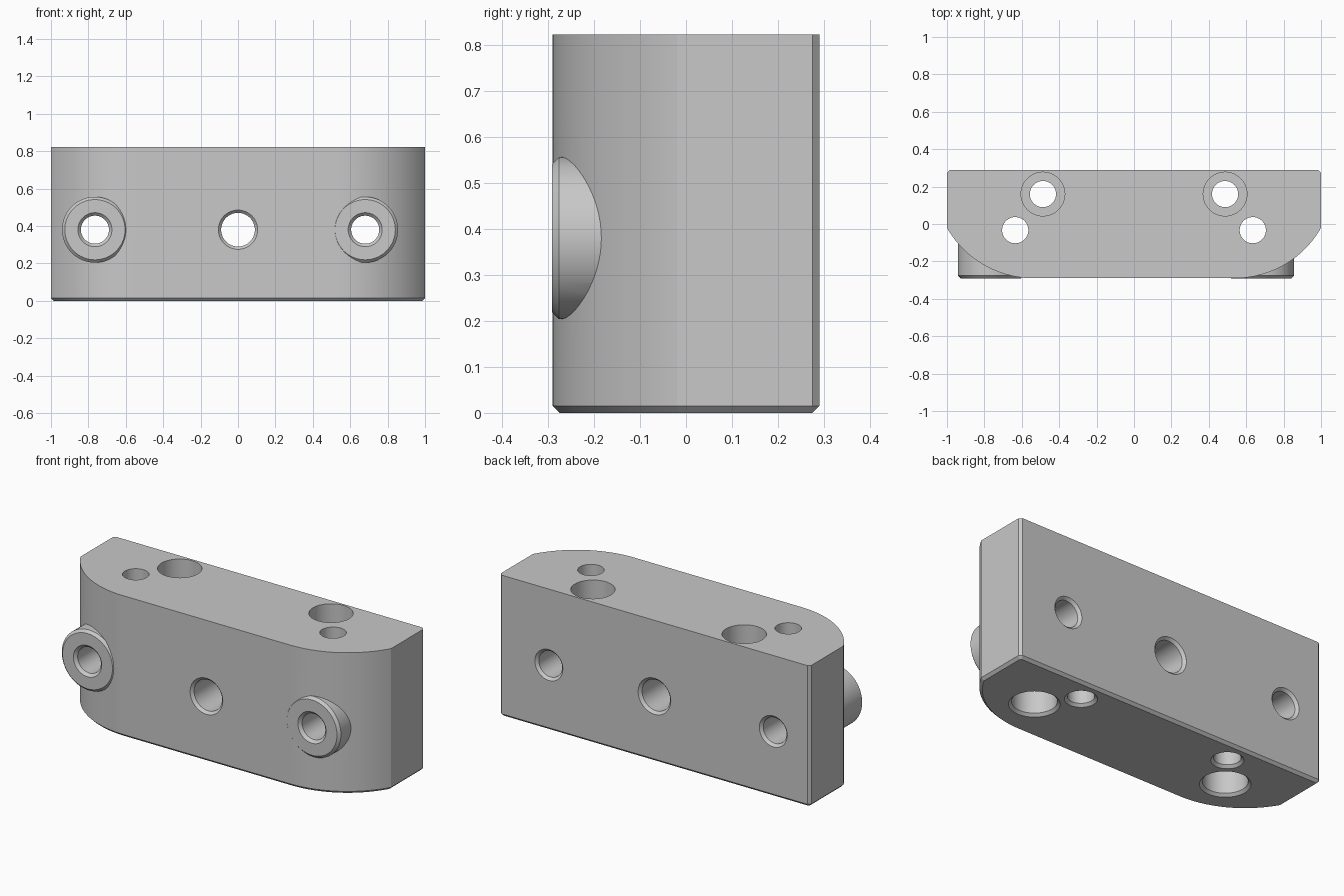
import bpy
import bmesh
import math
from mathutils import Matrix, Vector

old = bpy.data.objects.get("Cube")
if old:
    bpy.data.objects.remove(old, do_unlink=True)

HEIGHT, HALF_DEPTH, CHAMFER = 0.822, 0.29, 0.015
BORE_Z = 0.38
EPS = 0.02          # how far cutters stick out of the surface

steel = bpy.data.materials.new("grey metal")
steel.use_nodes = True
grey = (0.58, 0.58, 0.58, 1)
steel.diffuse_color = grey
steel.node_tree.nodes["Principled BSDF"].inputs["Base Color"].default_value = grey


def make_object(name, bm):
    bmesh.ops.recalc_face_normals(bm, faces=bm.faces[:])
    mesh = bpy.data.meshes.new(name)
    bm.to_mesh(mesh)
    bm.free()
    mesh.materials.append(steel)
    obj = bpy.data.objects.new(name, mesh)
    bpy.context.collection.objects.link(obj)
    return obj


def turned(name, profile, origin, along_y=False, sides=64):
    """Closed solid of revolution from (radius, height) pairs."""
    bm = bmesh.new()
    rings = []
    for r, h in profile:
        angles = [math.tau * i / sides for i in range(sides)]
        rings.append([bm.verts.new((r * math.cos(a), r * math.sin(a), h)) for a in angles])
    for low, high in zip(rings, rings[1:]):
        for i in range(sides):
            j = (i + 1) % sides
            bm.faces.new((low[i], low[j], high[j], high[i]))
    bm.faces.new(rings[0][::-1])
    bm.faces.new(rings[-1])
    if along_y:   # height runs from front to back
        bm.transform(Matrix.Rotation(-math.pi / 2, 4, "X"))
    bm.transform(Matrix.Translation(Vector(origin)))
    return make_object(name, bm)


def combine(target, tool, operation):
    mod = target.modifiers.new(operation.lower(), "BOOLEAN")
    mod.operation = operation
    mod.solver = "EXACT"
    mod.object = tool
    bpy.context.view_layer.objects.active = target
    bpy.ops.object.modifier_apply(modifier=mod.name)
    bpy.data.objects.remove(tool, do_unlink=True)


def flared(r, start, end, both=True):
    """Bore profile with a chamfered mouth at the start and optionally the end."""
    mouth = r + CHAMFER
    points = [(mouth + EPS, start - EPS), (r, start + CHAMFER)]
    if both:
        return points + [(r, end - CHAMFER), (mouth + EPS, end + EPS)]
    return points + [(r, end + EPS)]


# Block: flat back with small corner chamfers, rounded front corners
radius, side_y = 0.53, -0.02
arc_y = radius - HALF_DEPTH
sweep = math.acos((arc_y - side_y) / radius)
arc_x = 1 - radius * math.sin(sweep)
half = [(arc_x + radius * math.sin(sweep * i / 24), arc_y - radius * math.cos(sweep * i / 24))
        for i in range(25)]
half += [(1, HALF_DEPTH - CHAMFER), (1 - CHAMFER, HALF_DEPTH)]
outline = half + [(-x, y) for x, y in reversed(half)]

bm = bmesh.new()
base = bm.faces.new([bm.verts.new((x, y, 0)) for x, y in outline])
top = bmesh.ops.extrude_face_region(bm, geom=[base], use_keep_orig=True)
bmesh.ops.translate(bm, vec=(0, 0, HEIGHT),
                    verts=[g for g in top["geom"] if isinstance(g, bmesh.types.BMVert)])
# Chamfer around the bottom: pull the base ring in, above it a full-size ring
lower = [e for e in bm.edges if abs(e.verts[0].co.z - e.verts[1].co.z) < 0.001
         and e.verts[0].co.z < 0.001]
bmesh.ops.recalc_face_normals(bm, faces=bm.faces[:])
bmesh.ops.bevel(bm, geom=lower, offset=CHAMFER, offset_type="OFFSET", segments=1,
                profile=0.5, affect="EDGES", clamp_overlap=False)
block = make_object("mounting_block", bm)

# Round bosses on the front, flush with the front face
BOSSES = (-0.765, 0.68)
boss_r = 0.176
for x in BOSSES:
    front = -HALF_DEPTH - 0.001
    boss = turned("boss", [(boss_r - CHAMFER, front), (boss_r, front + CHAMFER), (boss_r, 0.0)],
                  (x, 0, BORE_Z), along_y=True)
    combine(block, boss, "UNION")

# Bores from front to back
for x, r in ((BOSSES[0], 0.075), (0, 0.09), (BOSSES[1], 0.075)):
    cutter = turned("bore_cutter", flared(r, -HALF_DEPTH, HALF_DEPTH), (x, 0, BORE_Z), along_y=True)
    combine(block, cutter, "DIFFERENCE")

# Vertical bolt holes: rear pair counterbored from the top, front pair from below
bolt_r, head_r, head_depth = 0.07, 0.117, 0.15
for side in (-1, 1):
    rear = flared(bolt_r, 0, HEIGHT - head_depth - EPS, both=False)
    rear += [(head_r, HEIGHT - head_depth), (head_r, HEIGHT + EPS)]
    combine(block, turned("rear_bolt_cutter", rear, (side * 0.487, 0.16, 0)), "DIFFERENCE")
    fore = flared(head_r, 0, head_depth - EPS, both=False)
    fore += [(bolt_r, head_depth), (bolt_r, HEIGHT + EPS)]
    combine(block, turned("front_bolt_cutter", fore, (side * 0.635, -0.033, 0)), "DIFFERENCE")

# Smooth curved walls, crisp edges
bpy.ops.object.select_all(action="DESELECT")
block.select_set(True)
bpy.context.view_layer.objects.active = block
bpy.ops.object.shade_smooth_by_angle(angle=math.radians(20))
weighted = block.modifiers.new("weighted_normals", "WEIGHTED_NORMAL")
weighted.keep_sharp = True
